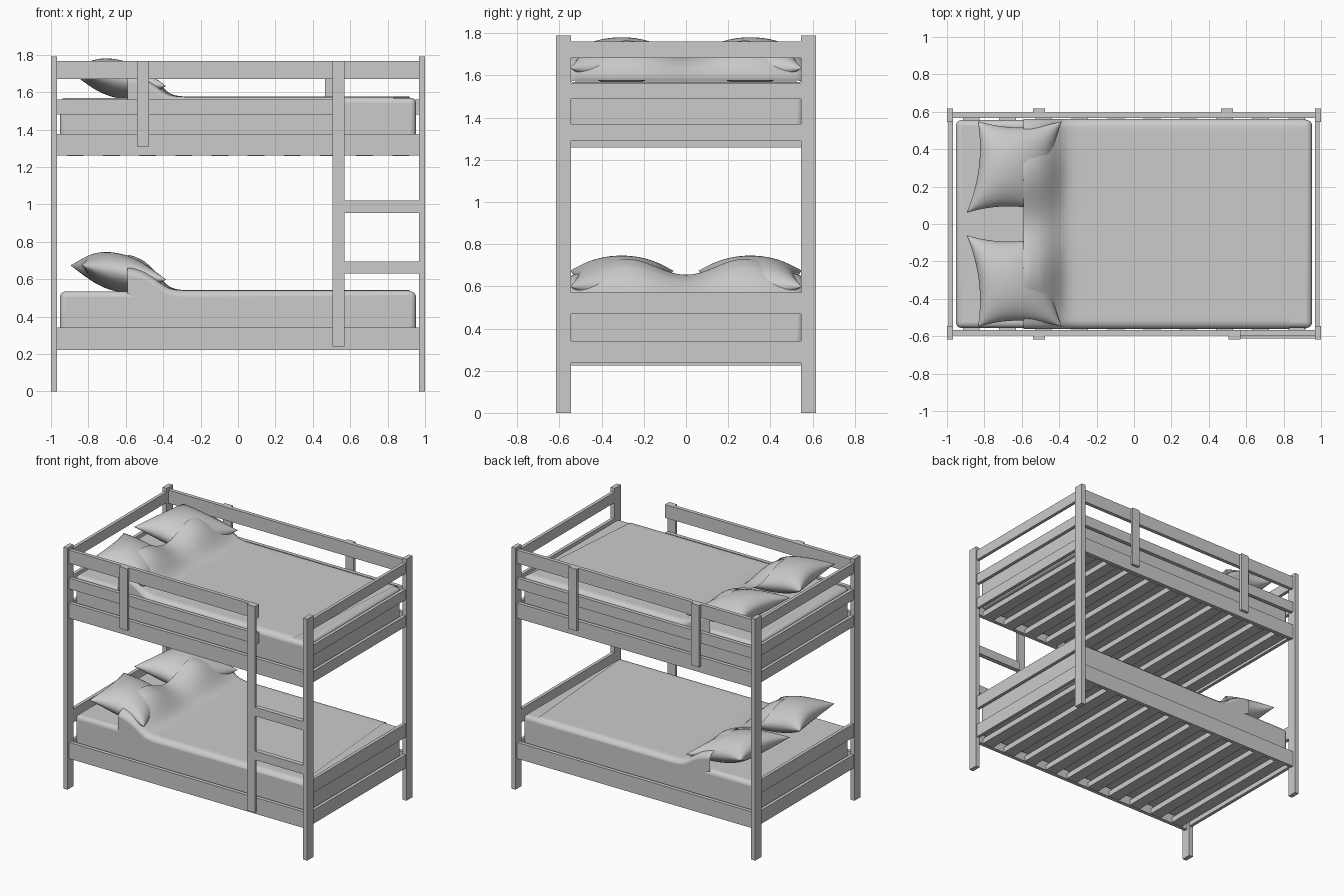
import bpy, bmesh, math

if "Cube" in bpy.data.objects:
    bpy.data.objects.remove(bpy.data.objects["Cube"])


def box(name, x0, x1, y0, y1, z0, z1, bevel=0):
    bpy.ops.mesh.primitive_cube_add(size=1, location=((x0+x1)/2, (y0+y1)/2, (z0+z1)/2))
    o = bpy.context.object
    o.name = name
    o.scale = (x1-x0, abs(y1-y0), z1-z0)
    bpy.ops.object.transform_apply(location=False, rotation=False, scale=True)
    if bevel:
        m = o.modifiers.new("round", 'BEVEL')
        m.width, m.segments = bevel, 4
        bpy.ops.object.shade_smooth_by_angle()
    return o


def grid(name, rows, cols, fn, flip=False):
    """Smooth sheet whose points are fn(i/rows, j/cols)."""
    me = bpy.data.meshes.new(name)
    n = cols + 1
    verts = [fn(i/rows, j/cols) for i in range(rows+1) for j in range(n)]
    faces = [(i*n+j, (i+1)*n+j, (i+1)*n+j+1, i*n+j+1) for i in range(rows) for j in range(cols)]
    me.from_pydata(verts, [], [f[::-1] for f in faces] if flip else faces)
    for p in me.polygons:
        p.use_smooth = True
    o = bpy.data.objects.new(name, me)
    bpy.context.collection.objects.link(o)
    return o


def interp(pts, x):
    if x <= pts[0][0]:
        return pts[0][1]
    for (a, p), (b, q) in zip(pts, pts[1:]):
        if x <= b:
            return p + (q-p)*(x-a)/(b-a)
    return pts[-1][1]


# corner posts
for sx in (-1, 1):
    for sy in (-1, 1):
        xs = sorted((sx*0.967, sx))
        ys = sorted((sy*0.545, sy*0.617))
        box("corner_post", *xs, *ys, 0, 1.79)

# long side rails, guard rails and their short uprights
for sy in (-1, 1):
    ys = sorted((sy*0.568, sy*0.596))
    yo = sorted((sy*0.596, sy*0.617))
    end = 0.57 if sy < 0 else 0.967
    box("lower_side_rail", -0.967, 0.967, *ys, 0.222, 0.342)
    box("upper_side_rail", -0.967, 0.967, *ys, 1.263, 1.376)
    box("mid_guard_rail", -0.967, end, *ys, 1.48, 1.56)
    box("top_guard_rail", -0.967, end, *ys, 1.67, 1.768)
    box("guard_upright", -0.54, -0.475, *yo, 1.31, 1.768)
    if sy > 0:
        box("guard_upright", 0.465, 0.53, *yo, 1.31, 1.768)

# ladder
box("ladder_post", 0.505, 0.57, -0.617, -0.596, 0.24, 1.768)
for z in (0.63, 0.955):
    box("ladder_rung", 0.57, 0.967, -0.613, -0.578, z, z+0.065)

# end boards
for sx in (-1, 1):
    xs = sorted((sx*0.969, sx*0.993))
    for z0, z1 in ((0.24, 0.34), (0.47, 0.57), (1.29, 1.37), (1.488, 1.565), (1.683, 1.76)):
        box("end_board", *xs, -0.545, 0.545, z0, z1)

# bedding: the upper bed mirrors the lower one in y
BULGE = [(-0.62, 1), (-0.56, 0.95), (-0.5, 0.8), (-0.45, 0.56), (-0.41, 0.3), (-0.37, 0.1), (-0.33, 0.02), (-0.28, 0)]
HANG = {-1: [(-0.6, 0.53), (-0.52, 0.48), (-0.45, 0.44), (-0.38, 0.42), (-0.3, 0.41), (0, 0.42), (0.38, 0.455), (0.93, 0.51)],
        1: [(-0.6, 0.53), (-0.45, 0.48), (-0.3, 0.46), (0.5, 0.437), (0.83, 0.42)]}


def blanket(name, dz, m):
    def fn(u, v):
        w = 2*v - 1
        s = -1 if w < 0 else 1
        a = abs(w)
        y = s*0.562*min(1, a/0.75)
        xe = 0.875 - 0.045*y/0.562
        x = -0.59 + (xe+0.59)*u
        g = 0.8 - 0.2*math.cos(2*math.pi*abs(y)/0.56)
        z = 0.542 + 0.193*interp(BULGE, x)*g
        # rounded shoulder, then the hanging side
        k = max(0, (abs(y)-0.52)/0.042)
        z -= 0.025*(1-math.sqrt(max(0, 1-k*k)))
        if a > 0.75:
            t = (a-0.75)/0.25
            z += (interp(HANG[s], x)-z)*t
        return (x, m*y, z+dz)
    grid(name, 76, 64, fn, flip=m < 0)


def pillow(name, dz, side):
    def half(sign):
        def fn(p, q):
            u = -math.cos(math.pi*p)
            v = -math.cos(math.pi*q)
            x = -0.64 + 0.225*u*(1-0.16*(1-v*v)) + 0.03*v
            y = 0.305 + 0.245*v*(1-0.14*(1-u*u))
            t = 0.103*math.sqrt(max(0, (1-u*u)*(1-v*v)))
            return (x, side*y, 0.636 - 0.038*u + sign*t + dz)
        return fn
    o = grid(name, 24, 24, half(1), flip=side < 0)
    b = grid(name + "_under", 24, 24, half(-1), flip=side > 0)
    # weld both halves along the seam
    bm = bmesh.new()
    bm.from_mesh(o.data)
    bm.from_mesh(b.data)
    bmesh.ops.remove_doubles(bm, verts=bm.verts, dist=0.0005)
    bm.to_mesh(o.data)
    bm.free()
    bpy.data.objects.remove(b)


for label, dz, m in (("lower", 0, 1), ("upper", 1.035, -1)):
    for i in range(10):
        x = -0.87 + i*1.74/9
        box(label + "_slat", x-0.045, x+0.045, -0.568, 0.568, 0.224+dz, 0.265+dz)
    box(label + "_mattress", -0.952, 0.952, -0.556, 0.556, 0.265+dz, 0.535+dz, 0.03)
    blanket(label + "_blanket", dz, m)
    for side in (-1, 1):
        pillow(label + "_pillow", dz, side)
